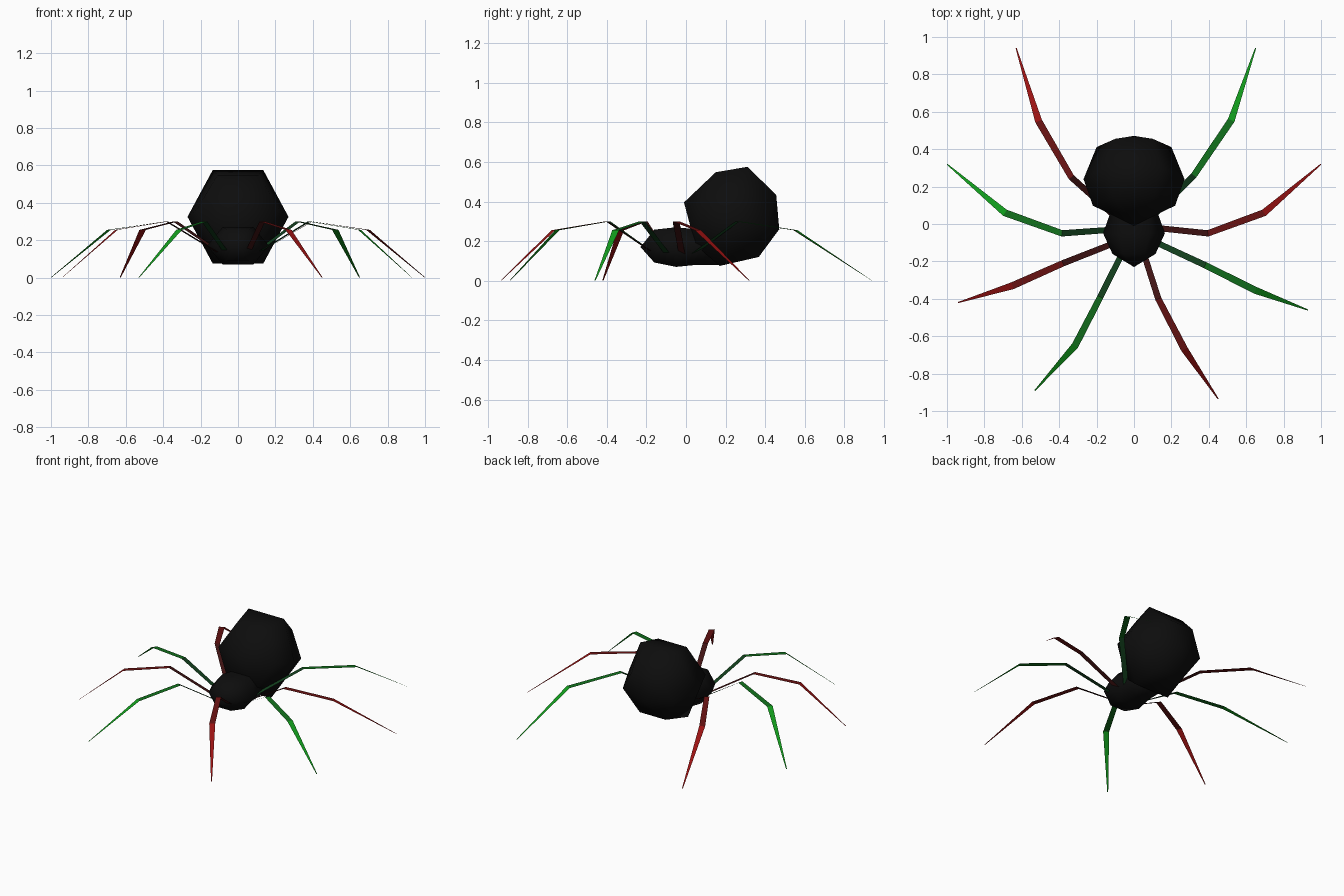
import bpy, math
from mathutils import Vector

if "Cube" in bpy.data.objects:
    bpy.data.objects.remove(bpy.data.objects["Cube"])


def material(name, rgb):
    m = bpy.data.materials.new(name)
    m.diffuse_color = (*rgb, 1)
    m.use_nodes = True
    m.node_tree.nodes["Principled BSDF"].inputs["Base Color"].default_value = m.diffuse_color
    return m


def make(name, verts, faces, mats):
    me = bpy.data.meshes.new(name)
    me.from_pydata(verts, [], faces)
    for m in mats:
        me.materials.append(m)
    ob = bpy.data.objects.new(name, me)
    bpy.context.collection.objects.link(ob)
    return ob


def hex_body(name, centre, tilt, front, rings, back, mat):
    """Six-sided rings (axial position, half width, half height, lift) closed by two poles."""
    axis = Vector((0, math.cos(tilt), -math.sin(tilt)))
    up = Vector((0, math.sin(tilt), math.cos(tilt)))
    c = Vector(centre)
    verts = [c + axis * front]
    for a, rx, h, lift in rings:
        for k in range(6):
            t = math.radians(60 * k)
            verts.append(c + axis * a + up * (lift + h * math.sin(t) / math.sin(math.pi / 3))
                         + Vector((rx * math.cos(t), 0, 0)))
    verts.append(c + axis * back)
    n, last = len(rings), len(verts) - 1
    faces = []
    for k in range(6):
        j = (k + 1) % 6
        faces.append((0, 1 + k, 1 + j))
        for r in range(n - 1):
            p, q = 1 + 6 * r, 7 + 6 * r
            faces.append((p + k, q + k, q + j, p + j))
        p = 1 + 6 * (n - 1)
        faces.append((p + k, last, p + j))
    ob = make(name, verts, faces, [mat])
    ob.data.shade_smooth()
    return ob


black = material("body_black", (0.004, 0.004, 0.004))
reds = [material(f"leg_red_{i}", (v, 0.006, 0.006)) for i, v in enumerate((0.05, 0.14, 0.32))]
greens = [material(f"leg_green_{i}", (0.006, v, 0.012)) for i, v in enumerate((0.05, 0.16, 0.34))]

# Abdomen, tilted with its rear end down
hex_body("abdomen", (0, 0.24, 0.325), math.radians(15.7), -0.26,
         [(-0.147, 0.22, 0.19, 0), (0, 0.27, 0.26, 0), (0.178, 0.2, 0.163, 0)], 0.24, black)

# Head and thorax, running back under the abdomen
hex_body("thorax", (0, -0.06, 0.17), 0, -0.17,
         [(-0.1, 0.115, 0.083, 0.005), (0.01, 0.165, 0.1, 0),
          (0.11, 0.13, 0.09, 0), (0.22, 0.13, 0.09, 0)], 0.28, black)

# Legs: flat tapering ribbons through base, two knees and tip (seen from above)
HEIGHTS = (0.13, 0.30, 0.255, 0.0)
WIDTHS = (0.032, 0.034, 0.038, 0.006)
LEGS = {
    "front_leg_right": (reds, [(.05, -.15), (.13, -.40), (.27, -.67), (.45, -.935)]),
    "second_leg_right": (greens, [(.10, -.09), (.38, -.22), (.65, -.355), (.93, -.46)]),
    "third_leg_right": (reds, [(.11, -.02), (.395, -.05), (.695, .06), (1.0, .32)]),
    "rear_leg_right": (greens, [(.09, .03), (.32, .26), (.52, .555), (.65, .94)]),
    "front_leg_left": (greens, [(-.06, -.15), (-.18, -.39), (-.315, -.65), (-.53, -.89)]),
    "second_leg_left": (reds, [(-.10, -.10), (-.38, -.21), (-.65, -.33), (-.94, -.42)]),
    "third_leg_left": (greens, [(-.11, -.03), (-.385, -.05), (-.69, .06), (-1.0, .32)]),
    "rear_leg_left": (reds, [(-.09, .03), (-.335, .25), (-.51, .55), (-.63, .94)]),
}
for name, (mats, path) in LEGS.items():
    pts = [Vector((x, y, z)) for (x, y), z in zip(path, HEIGHTS)]
    verts = []
    for i, p in enumerate(pts):
        d = pts[min(i + 1, 3)] - pts[max(i - 1, 0)]
        side = Vector((-d.y, d.x, 0)).normalized() * WIDTHS[i] / 2
        verts += [p + side, p - side]
    faces = [(2 * i, 2 * i + 1, 2 * i + 3, 2 * i + 2) for i in range(3)]
    leg = make(name, verts, faces, mats)
    for i, poly in enumerate(leg.data.polygons):
        poly.material_index = i
